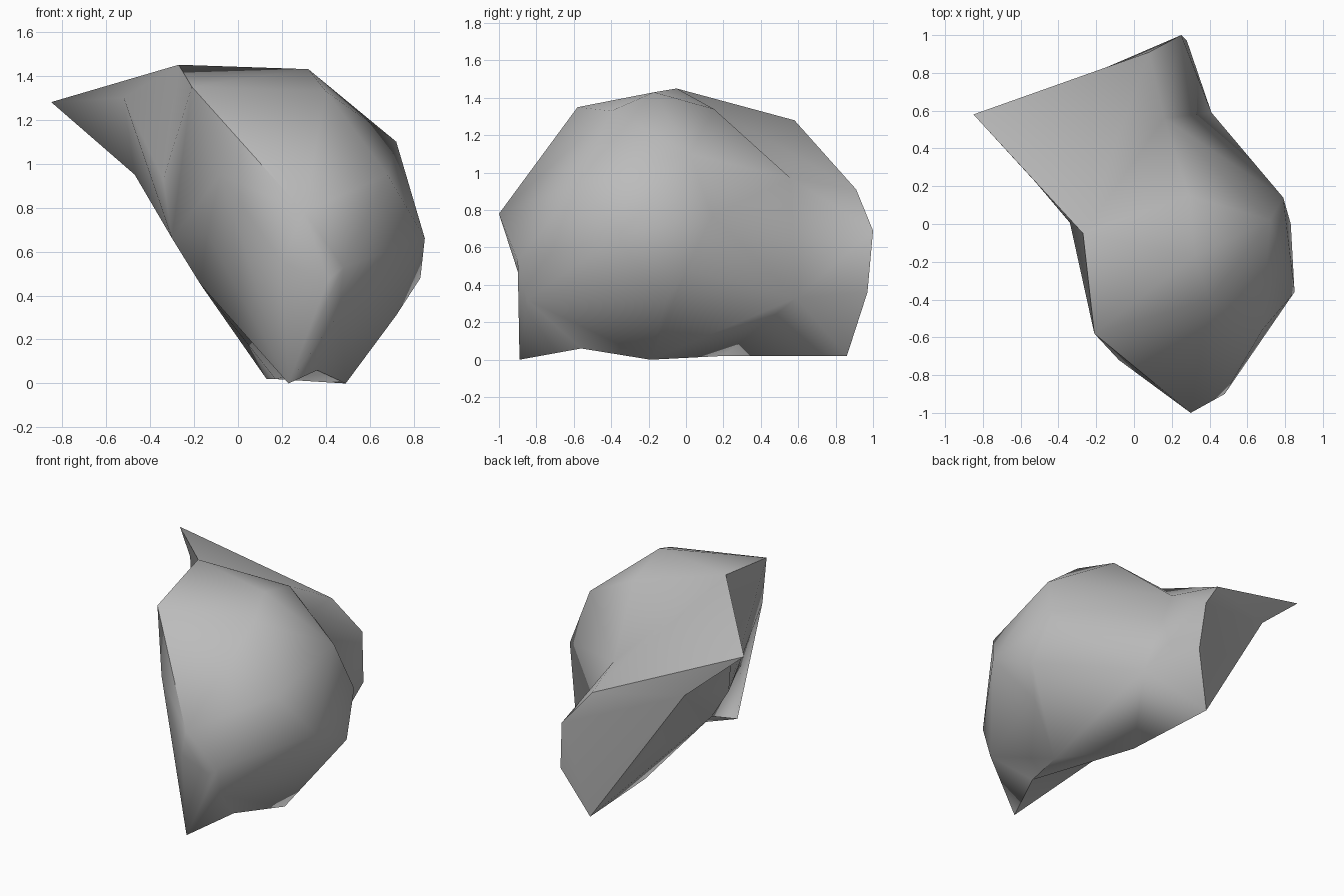
import bpy
import bmesh
import math

cube = bpy.data.objects.get("Cube")
if cube:
    bpy.data.objects.remove(cube, do_unlink=True)

# Single stone colour
stone = bpy.data.materials.new("grey_stone")
stone.use_nodes = True
colour = (0.5, 0.5, 0.5, 1)
stone.diffuse_color = colour
stone.node_tree.nodes["Principled BSDF"].inputs["Base Color"].default_value = colour

# Corners of the rock, grouped by side
crown = dict(peak=(-.27, -.05, 1.45), top=(.32, -.17, 1.43), top_back=(.29, .15, 1.34),
             top_side=(.40, -.40, 1.33), brow=(-.21, -.58, 1.35))
nose = dict(cheek=(-.08, -.72, .95), nose=(.30, -1, .78), lip=(.48, -.90, .53),
            chin=(.46, -.85, .32), jaw=(.20, -.90, .55))
flank = dict(shoulder=(.72, .02, 1.10), bulge=(.85, -.36, .66), bulge_back=(.79, .14, .77),
             bulge_front=(.68, -.56, .95), bulge_low=(.83, 0, .48),
             flank_low=(.72, -.11, .31))
base = dict(keel=(.49, -.19, 0), keel_front=(.36, -.56, .06), keel_back=(.17, .20, .02))
hollow = dict(hollow_high=(-.34, .01, .93), hollow_mid=(-.30, -.04, .66),
              hollow_low=(-.17, -.04, .45))
throat = dict(throat=(-.14, -.40, .68))
waist = dict(saddle=(.16, .56, .97), waist=(.41, .59, .33))
tail = dict(ridge=(.08, .91, .91), tail=(.25, 1, .69), tail_low=(.28, .97, .36),
            heel=(.13, .86, .02))
rim = dict(rim_high=(-.47, .69, .95), rim_mid=(-.28, .71, .66), rim_low=(-.16, .70, .45))
eave = dict(eave=(-.52, .22, 1.30))
tip = dict(tip=(-.85, .58, 1.28))
toe = dict(toe=(.23, -.89, 0))


def chunk(name, *groups):
    """Make a faceted convex chunk of rock around groups of corners."""
    corners = {}
    for group in groups:
        corners.update(group)
    bm = bmesh.new()
    for point in corners.values():
        bm.verts.new(point)
    hull = bmesh.ops.convex_hull(bm, input=bm.verts)
    spare = [v for v in hull["geom_interior"] if isinstance(v, bmesh.types.BMVert)]
    bmesh.ops.delete(bm, geom=spare, context="VERTS")
    bmesh.ops.recalc_face_normals(bm, faces=bm.faces)
    mesh = bpy.data.meshes.new(name)
    bm.to_mesh(mesh)
    bm.free()
    mesh.materials.append(stone)
    obj = bpy.data.objects.new(name, mesh)
    bpy.context.collection.objects.link(obj)
    return obj


def pick(group, *names):
    return {name: group[name] for name in names}


# Main boulder, back wing with its overhanging tip, and pointed front foot
rock = chunk("rock", crown, nose, flank, base, hollow, throat, waist)
back_wing = chunk("back_wing", tail, rim, eave, waist, hollow, pick(crown, "peak"),
                  pick(base, "keel_back"))
wing_tip = chunk("wing_tip", tip, eave, pick(crown, "peak"), pick(tail, "ridge"),
                 pick(rim, "rim_high"), pick(waist, "saddle"))
front_foot = chunk("front_foot", toe, throat, pick(nose, "cheek", "lip", "chin", "jaw"),
                   pick(base, "keel_front"), pick(hollow, "hollow_low"))

# Fuse the chunks into one solid
bpy.context.view_layer.objects.active = rock
for part in (back_wing, wing_tip, front_foot):
    fuse = rock.modifiers.new("fuse", "BOOLEAN")
    fuse.operation = "UNION"
    fuse.solver = "EXACT"
    fuse.object = part
    bpy.ops.object.modifier_apply(modifier=fuse.name)
    bpy.data.objects.remove(part, do_unlink=True)

# Soft shading with sharp rims
bpy.ops.object.select_all(action="DESELECT")
rock.select_set(True)
bpy.ops.object.shade_smooth_by_angle(angle=math.radians(50))
